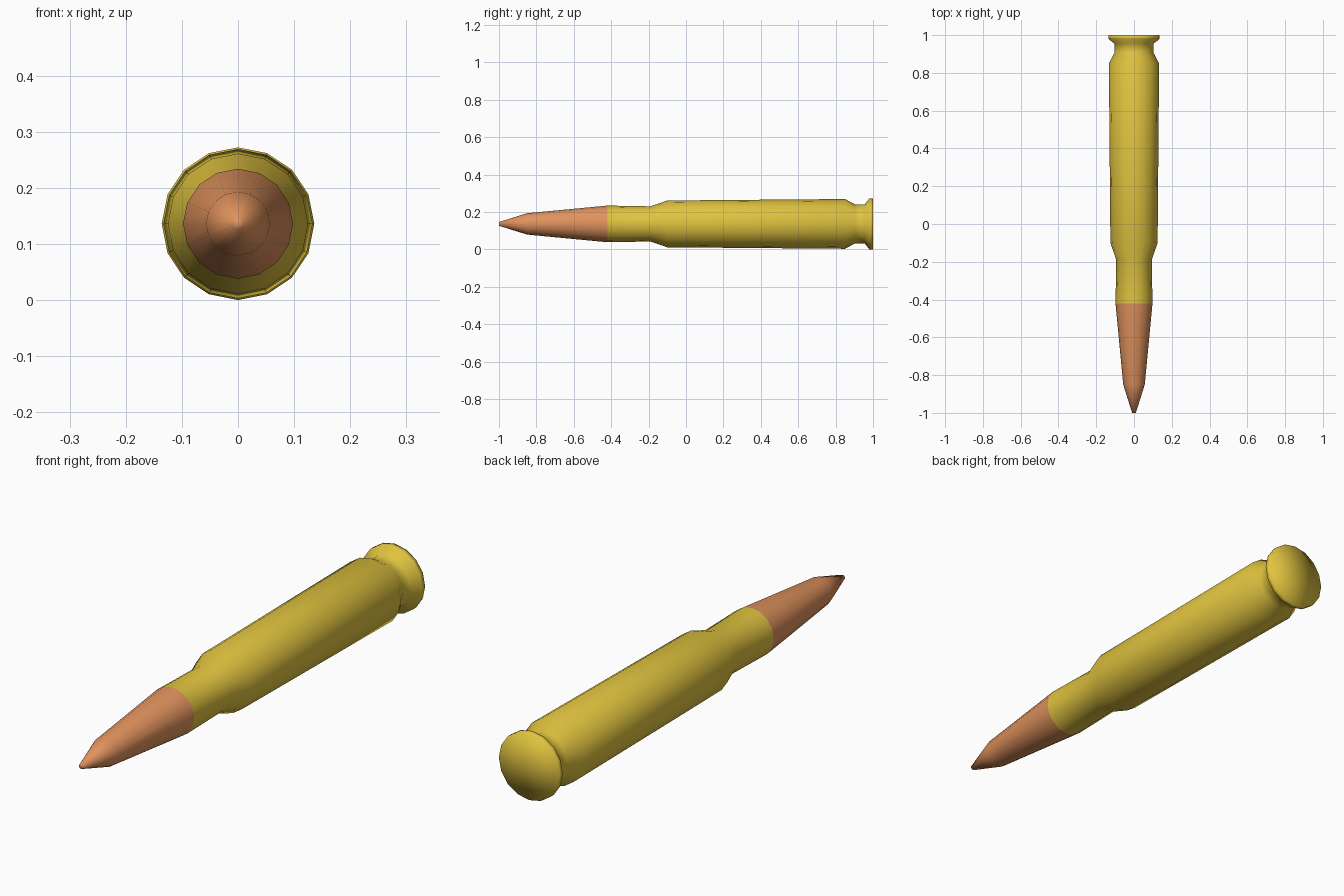
import bpy, bmesh
from math import sin, cos, tau

if "Cube" in bpy.data.objects:
    bpy.data.objects.remove(bpy.data.objects["Cube"])

SIDES = 16
CENTRE_Z = 0.136


def material(name, colour):
    m = bpy.data.materials.new(name)
    m.diffuse_color = colour
    m.use_nodes = True
    m.node_tree.nodes["Principled BSDF"].inputs["Base Color"].default_value = m.diffuse_color
    return m


def lathe(name, profile, mat, cap_start=False, cap_end=False):
    """Revolve (y, radius) points around the long axis, with optional fan caps."""
    bm = bmesh.new()
    rings = [[bm.verts.new((r * cos(tau * i / SIDES), y, CENTRE_Z + r * sin(tau * i / SIDES)))
              for i in range(SIDES)] for y, r in profile]
    for a, b in zip(rings, rings[1:]):
        for i in range(SIDES):
            j = (i + 1) % SIDES
            bm.faces.new((a[i], a[j], b[j], b[i]))
    for use, ring, y in ((cap_start, rings[0], profile[0][0]), (cap_end, rings[-1], profile[-1][0])):
        if use:
            c = bm.verts.new((0, y, CENTRE_Z))
            for i in range(SIDES):
                bm.faces.new((ring[i], ring[(i + 1) % SIDES], c))
    bmesh.ops.recalc_face_normals(bm, faces=bm.faces)
    # recalc can turn an open tube inside out: check one side face
    bm.faces.ensure_lookup_table()
    f = bm.faces[0]
    p = f.calc_center_median()
    if f.normal.x * p.x + f.normal.z * (p.z - CENTRE_Z) < 0:
        bmesh.ops.reverse_faces(bm, faces=bm.faces)
    for f in bm.faces:
        f.smooth = True
    me = bpy.data.meshes.new(name)
    bm.to_mesh(me)
    bm.free()
    me.materials.append(mat)
    ob = bpy.data.objects.new(name, me)
    bpy.context.collection.objects.link(ob)
    return ob


brass = material("brass", (0.75, 0.55, 0.05, 1))
copper = material("copper", (0.75, 0.29, 0.11, 1))

# Pointed tip
lathe("bullet_tip", [(-1.0, 0.010), (-0.85, 0.057), (-0.42, 0.098)], copper, cap_start=True)

# Casing: neck, shoulder, tapered body, extraction groove and rim
lathe("casing", [(-0.42, 0.098), (-0.19, 0.094), (-0.10, 0.125), (0.85, 0.133),
                 (0.905, 0.104), (0.955, 0.104), (0.98, 0.136), (1.0, 0.136)],
      brass, cap_end=True)
